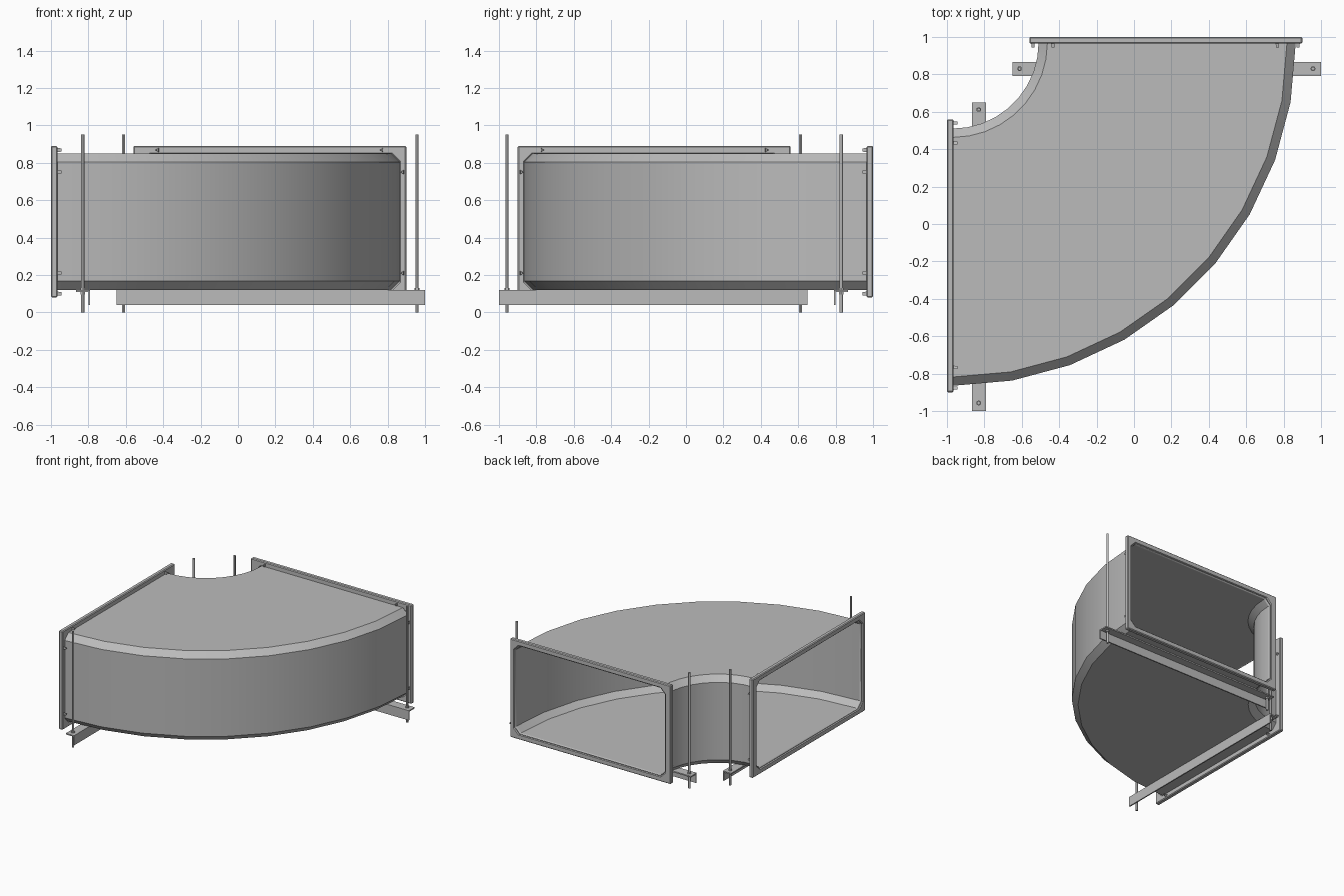
import bpy
import bmesh
from math import sin, cos, pi
from mathutils import Matrix, Vector

cube = bpy.data.objects.get("Cube")
if cube:
    bpy.data.objects.remove(cube, do_unlink=True)

# Galvanised sheet colour
metal = bpy.data.materials.new("galvanised grey")
metal.use_nodes = True
GREY = (0.5, 0.5, 0.5, 1)
metal.diffuse_color = GREY
metal.node_tree.nodes["Principled BSDF"].inputs["Base Color"].default_value = GREY

CX, CY = -0.97, 0.97            # centre of the bend
R_IN, R_OUT = 0.46, 1.835
Z_LOW, Z_HIGH = 0.12, 0.85
CHAMFER = 0.047
SEGMENTS = 9
MIRROR = Matrix(((0, -1, 0, 0), (-1, 0, 0, 0), (0, 0, 1, 0), (0, 0, 0, 1)))


def finish(bm, name, mirrored=False):
    """Turn a bmesh into an object, optionally mirrored over the diagonal."""
    if mirrored:
        bm.transform(MIRROR)
    bmesh.ops.recalc_face_normals(bm, faces=bm.faces)
    mesh = bpy.data.meshes.new(name)
    bm.to_mesh(mesh)
    bm.free()
    mesh.materials.append(metal)
    obj = bpy.data.objects.new(name, mesh)
    bpy.context.collection.objects.link(obj)
    return obj


def smooth(obj):
    bpy.ops.object.select_all(action='DESELECT')
    obj.select_set(True)
    bpy.context.view_layer.objects.active = obj
    bpy.ops.object.shade_smooth_by_angle(angle=pi / 6)


def add_box(bm, low, high):
    low, high = Vector(low), Vector(high)
    size = Matrix.Diagonal((*(high - low), 1))
    bmesh.ops.create_cube(bm, size=1, matrix=Matrix.Translation((low + high) / 2) @ size)


def add_cylinder(bm, x, y, z0, z1, radius, sides):
    bmesh.ops.create_cone(bm, cap_ends=True, segments=sides, radius1=radius, radius2=radius,
                          depth=z1 - z0, matrix=Matrix.Translation((x, y, (z0 + z1) / 2)))


def section():
    """Chamfered rectangle as (radius, height), two points for each corner."""
    c = CHAMFER
    return [(R_IN, Z_LOW + c), (R_IN + c, Z_LOW), (R_OUT - c, Z_LOW), (R_OUT, Z_LOW + c),
            (R_OUT, Z_HIGH - c), (R_OUT - c, Z_HIGH), (R_IN + c, Z_HIGH), (R_IN, Z_HIGH - c)]


# Duct: chamfered section swept through a quarter turn
bm = bmesh.new()
rings = []
for i in range(SEGMENTS + 1):
    t = pi / 2 * i / SEGMENTS
    rings.append([bm.verts.new((CX + r * sin(t), CY - r * cos(t), z)) for r, z in section()])
# short straight necks into both flanges
rings.insert(0, [bm.verts.new(v.co + Vector((-0.02, 0, 0))) for v in rings[0]])
rings.append([bm.verts.new(v.co + Vector((0, 0.02, 0))) for v in rings[-1]])
for a, b in zip(rings, rings[1:]):
    for k in range(8):
        n = (k + 1) % 8
        bm.faces.new((a[k], a[n], b[n], b[k]))
duct = finish(bm, "duct_elbow")
shell = duct.modifiers.new("sheet thickness", 'SOLIDIFY')
shell.thickness = 0.006
smooth(duct)


def make_flange(name, mirrored):
    bm = bmesh.new()
    inner = [bm.verts.new((-1, CY - r, z)) for r, z in section()]
    corners = [bm.verts.new((-1, y, z)) for y, z in
               ((0.56, 0.08), (-0.9, 0.08), (-0.9, 0.89), (0.56, 0.89))]
    for k in range(4):
        n = (k + 1) % 4
        bm.faces.new((corners[k], inner[2 * k], inner[2 * k + 1]))
        bm.faces.new((corners[k], inner[2 * k + 1], inner[2 * n], corners[n]))
    grown = bmesh.ops.extrude_face_region(bm, geom=bm.faces[:], use_keep_orig=True)
    moved = [v for v in grown["geom"] if isinstance(v, bmesh.types.BMVert)]
    bmesh.ops.translate(bm, verts=moved, vec=(0.035, 0, 0))
    obj = finish(bm, name, mirrored)
    bevel = obj.modifiers.new("edge bevel", 'BEVEL')
    bevel.width = 0.006
    bevel.segments = 1
    bevel.limit_method = 'ANGLE'
    bevel.angle_limit = pi / 3


def make_bolts(name, mirrored):
    bm = bmesh.new()
    spots = [(y, z) for y in (-0.77, 0.43) for z in (0.1, 0.868)]
    spots += [(y, z) for y in (-0.88, 0.537) for z in (0.21, 0.75)]
    for y, z in spots:
        bmesh.ops.create_cone(bm, cap_ends=True, segments=3, radius1=0.014, radius2=0.01, depth=0.03,
                              matrix=Matrix.Translation((-0.96, y, z)) @ Matrix.Rotation(pi / 2, 4, 'Y'))
    finish(bm, name, mirrored)


def make_support(name, mirrored):
    # Angle bar: flat top plate with one hanging leg
    bm = bmesh.new()
    add_box(bm, (-0.865, -1, 0.11), (-0.79, 0.65, 0.12))
    add_box(bm, (-0.8, -1, 0.04), (-0.79, 0.65, 0.11))
    finish(bm, name + "_angle_bar", mirrored)
    for end, y in (("outer", -0.957), ("inner", 0.612)):
        # Hanger rod
        bm = bmesh.new()
        add_cylinder(bm, -0.83, y, 0, 0.95, 0.009, 12)
        smooth(finish(bm, f"{name}_{end}_hanger_rod", mirrored))
        # Nuts above and below the bar
        bm = bmesh.new()
        add_cylinder(bm, -0.83, y, 0.12, 0.13, 0.014, 6)
        add_cylinder(bm, -0.83, y, 0.095, 0.11, 0.014, 6)
        finish(bm, f"{name}_{end}_nuts", mirrored)


for side, mirrored in (("right", False), ("back", True)):
    make_flange(side + "_flange", mirrored)
    make_bolts(side + "_flange_bolts", mirrored)
    make_support(side + "_support", mirrored)
